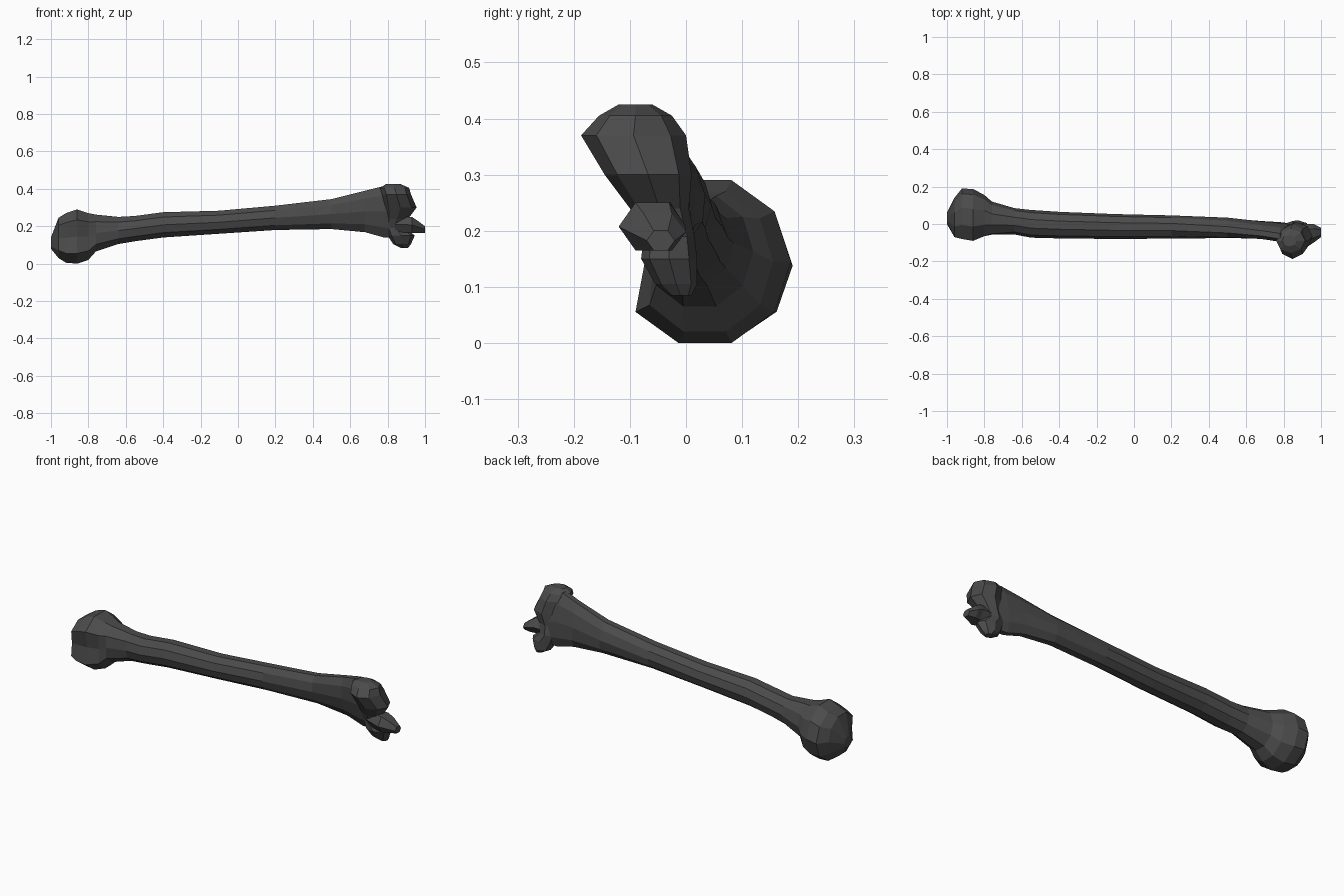
import bpy, bmesh
from math import cos, sin, tau

if "Cube" in bpy.data.objects:
    bpy.data.objects.remove(bpy.data.objects["Cube"])

mat = bpy.data.materials.new("dark_grey")
mat.diffuse_color = (0.07, 0.07, 0.07, 1)
mat.use_nodes = True
mat.node_tree.nodes["Principled BSDF"].inputs["Base Color"].default_value = mat.diffuse_color


def ring(a0, a1, b0, b1, shear=0, notch=1, n=10):
    """Sheared n-gon fitted exactly to the given bounds; notch pulls one corner in."""
    pts = [[cos(tau * i / n), sin(tau * i / n)] for i in range(n)]
    pts[n // 2][0] *= notch
    pts = [(p + shear * q, q) for p, q in pts]
    lo = [min(p[k] for p in pts) for k in (0, 1)]
    hi = [max(p[k] for p in pts) for k in (0, 1)]
    return [(a0 + (a1 - a0) * (p - lo[0]) / (hi[0] - lo[0]),
             b0 + (b1 - b0) * (q - lo[1]) / (hi[1] - lo[1])) for p, q in pts]


def loft(name, rows, axis, n=10):
    """Flat-faced skin through rows of (position, a0, a1, b0, b1, shear, notch)."""
    bm = bmesh.new()
    rings = []
    for row in rows:
        pts = ring(*row[1:], n=n)
        rings.append([bm.verts.new((row[0], a, b) if axis == "x" else (a, b, row[0]))
                      for a, b in pts])
    for r, s in zip(rings, rings[1:]):
        for i in range(n):
            j = (i + 1) % n
            bm.faces.new((r[i], r[j], s[j], s[i]))
    bm.faces.new(rings[0])
    bm.faces.new(rings[-1])
    bmesh.ops.recalc_face_normals(bm, faces=bm.faces)
    mesh = bpy.data.meshes.new(name)
    bm.to_mesh(mesh)
    bm.free()
    ob = bpy.data.objects.new(name, mesh)
    bpy.context.collection.objects.link(ob)
    mesh.materials.append(mat)
    return ob


# Rounded head and long shaft: x, then y and z bounds
bone = loft("bone", [
    (-1.00, 0.00, 0.06, 0.08, 0.14),
    (-0.96, -0.07, 0.14, 0.03, 0.245, 0, 0.75),
    (-0.92, -0.08, 0.19, 0.005, 0.27, 0, 0.7),
    (-0.86, -0.09, 0.187, 0.00, 0.29, 0, 0.7),
    (-0.80, -0.065, 0.155, 0.02, 0.27, 0, 0.75),
    (-0.76, -0.057, 0.12, 0.065, 0.262, 0, 0.85),
    (-0.64, -0.056, 0.085, 0.105, 0.25),
    (-0.55, -0.073, 0.075, 0.12, 0.255),
    (-0.40, -0.077, 0.065, 0.14, 0.275),
    (-0.10, -0.08, 0.053, 0.16, 0.283),
    (0.20, -0.078, 0.046, 0.18, 0.31),
    (0.50, -0.075, 0.034, 0.185, 0.345, -0.2),
    (0.68, -0.08, 0.016, 0.168, 0.39, -0.4),
    (0.78, -0.095, 0.01, 0.14, 0.415, -0.5),
    (0.86, -0.085, 0.00, 0.14, 0.37, -0.5),
], "x")

# Joint end, a spool with a big upper and small lower lobe: z, then x and y bounds
spool = loft("joint_spool", [
    (0.085, 0.87, 0.91, -0.03, 0.01),
    (0.105, 0.83, 0.925, -0.055, 0.02),
    (0.15, 0.80, 0.945, -0.08, 0.02),
    (0.19, 0.79, 0.90, -0.075, 0.015),
    (0.24, 0.79, 0.91, -0.10, 0.005),
    (0.30, 0.78, 0.955, -0.145, 0.01),
    (0.37, 0.77, 0.925, -0.187, 0.00),
    (0.405, 0.76, 0.915, -0.155, -0.025),
    (0.425, 0.79, 0.87, -0.12, -0.06),
], "z", 8)

# Short tongue sticking out of the joint: x, then y and z bounds
tongue = loft("joint_tongue", [
    (0.84, -0.09, 0.00, 0.17, 0.25),
    (0.93, -0.12, 0.00, 0.165, 0.25),
    (0.96, -0.10, 0.00, 0.165, 0.23),
    (1.00, -0.07, -0.02, 0.165, 0.20),
], "x", 6)

# Merge everything into one solid bone
bpy.context.view_layer.objects.active = bone
for part in (spool, tongue):
    mod = bone.modifiers.new("union", "BOOLEAN")
    mod.operation = "UNION"
    mod.solver = "EXACT"
    mod.object = part
    bpy.ops.object.modifier_apply(modifier=mod.name)
    bpy.data.objects.remove(part, do_unlink=True)
